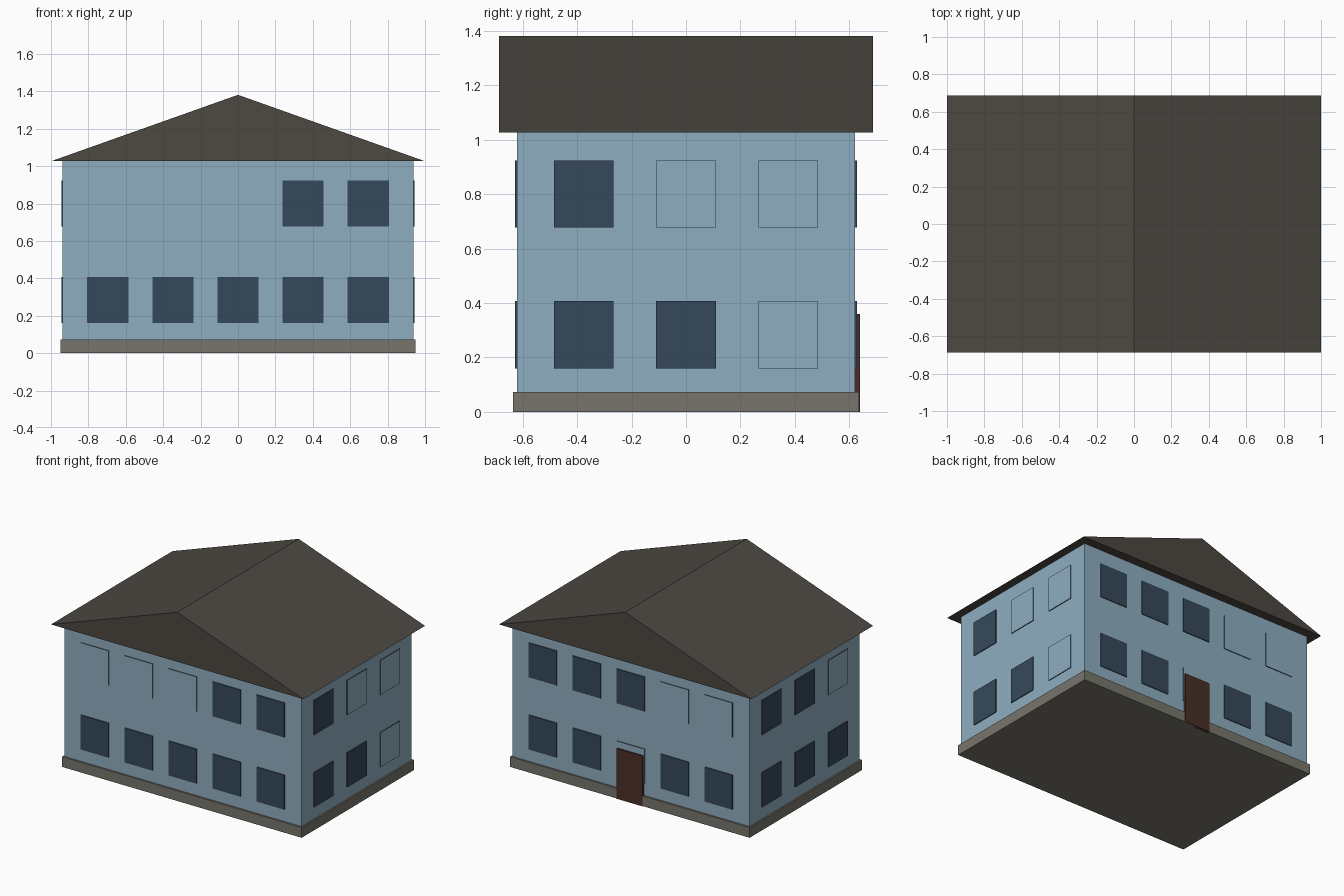
import bpy, bmesh
from mathutils import Vector

if "Cube" in bpy.data.objects:
    bpy.data.objects.remove(bpy.data.objects["Cube"])


def material(name, rgb):
    lin = [((c / 255 + 0.055) / 1.055) ** 2.4 for c in rgb]
    m = bpy.data.materials.new(name)
    m.diffuse_color = (*lin, 1.0)
    m.use_nodes = True
    m.node_tree.nodes["Principled BSDF"].inputs["Base Color"].default_value = m.diffuse_color
    return m


wall_blue = material("wall_blue", (143, 174, 193))
glass_navy = material("glass_navy", (54, 73, 91))
roof_brown = material("roof_brown", (77, 72, 65))
stone_grey = material("stone_grey", (119, 117, 107))
door_brown = material("door_brown", (74, 47, 39))


def add_object(name, bm, *mats):
    bmesh.ops.recalc_face_normals(bm, faces=bm.faces)
    me = bpy.data.meshes.new(name)
    bm.to_mesh(me)
    bm.free()
    for m in mats:
        me.materials.append(m)
    ob = bpy.data.objects.new(name, me)
    bpy.context.collection.objects.link(ob)
    return ob


def box(name, lo, hi, *mats, painted_normal=None):
    """Box between two corners; the face along painted_normal gets the second material."""
    lo, hi = Vector(lo), Vector(hi)
    bm = bmesh.new()
    bmesh.ops.create_cube(bm, size=1)
    for v in bm.verts:
        v.co = (lo + hi) / 2 + v.co * (hi - lo)
    bm.normal_update()
    if painted_normal:
        for f in bm.faces:
            if f.normal.dot(Vector(painted_normal)) > 0.9:
                f.material_index = 1
    return add_object(name, bm, *mats)


WX, WY, EAVE = 0.938, 0.622, 1.026

# Foundation and walls
box("foundation", (-0.949, -0.635, 0), (0.949, 0.635, 0.073), stone_grey)
box("walls", (-WX, -WY, 0.04), (WX, WY, EAVE), wall_blue)

# Gable roof: triangular profile extruded along y
bm = bmesh.new()
gable = bm.faces.new([bm.verts.new(p) for p in
                      ((-1, -0.687, EAVE), (1, -0.687, EAVE), (0, -0.687, 1.381))])
ext = bmesh.ops.extrude_face_region(bm, geom=[gable], use_keep_orig=True)
bmesh.ops.translate(bm, vec=(0, 1.374, 0),
                    verts=[g for g in ext["geom"] if isinstance(g, bmesh.types.BMVert)])
add_object("roof", bm, roof_brown)

# Windows: rows listed lower then upper, from -x or -y to +; "o" is glass, "." is blank
layouts = {
    "front": ((0, -1), ("ooooo", "...oo")),
    "back": ((0, 1), ("oo.oo", "..ooo")),
    "right": ((1, 0), ("oo.", "o..")),
    "left": ((-1, 0), ("ooo", ".oo")),
}
for side, ((nx, ny), rows) in layouts.items():
    for level, row in enumerate(rows):
        z = (0.16, 0.677)[level]
        for i, kind in enumerate(row):
            along = (i - (len(row) - 1) / 2) * (0.348 if ny else 0.376)
            half = 0.11
            # plate reaches slightly into the wall and stands proud of it
            a, b = sorted(((nx * WX + ny * WY) + (nx + ny) * d for d in (-0.002, 0.006)))
            if ny:
                lo, hi = (along - half, a, z), (along + half, b, z + 0.247)
            else:
                lo, hi = (a, along - half, z), (b, along + half, z + 0.247)
            face = glass_navy if kind == "o" else wall_blue
            box(f"{side}_window_{level + 1}_{i + 1}", lo, hi, glass_navy, face,
                painted_normal=(nx, ny, 0))

# Back door
box("back_door", (-0.102, 0.615, 0), (0.102, 0.639, 0.36), door_brown)
